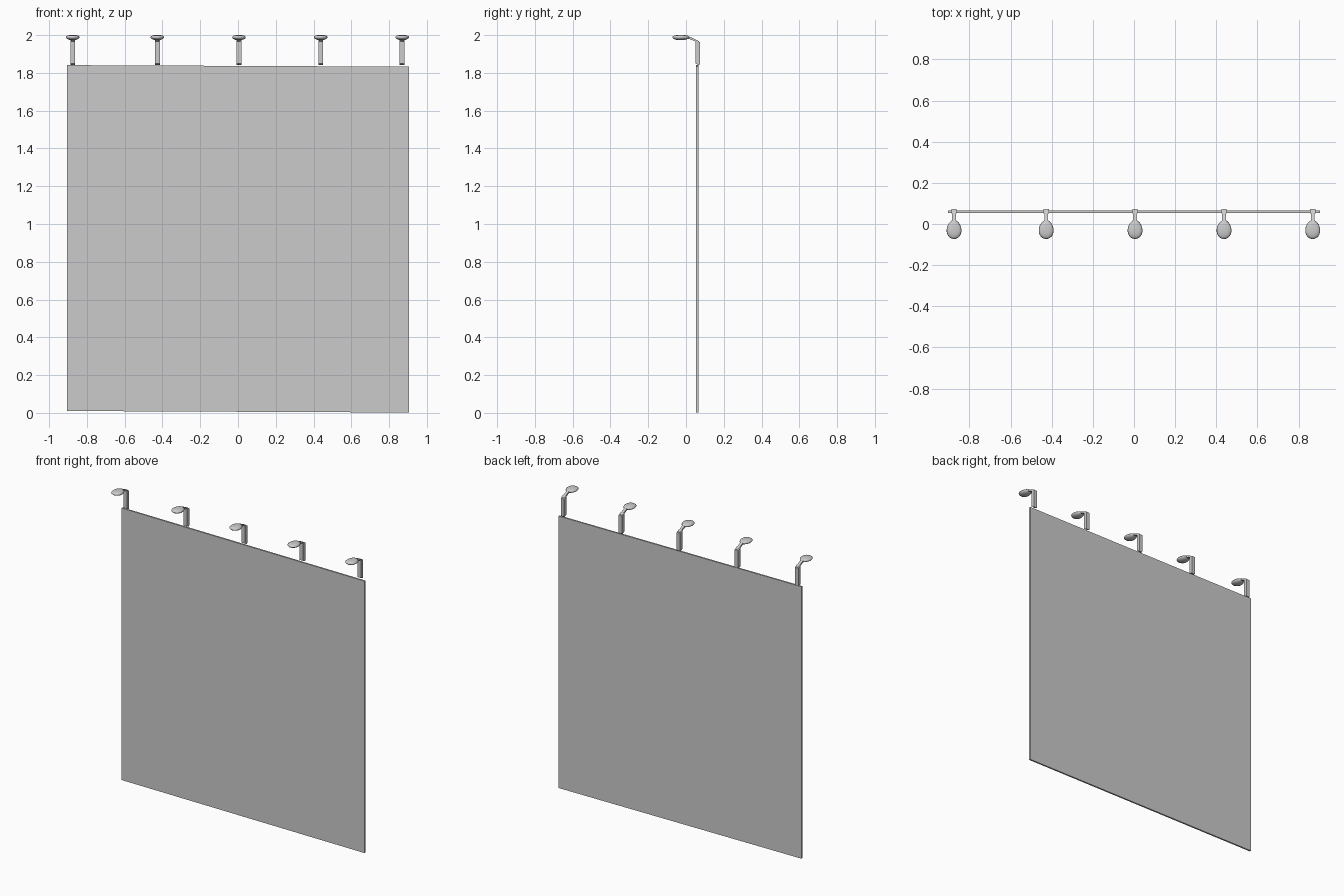
import bpy, bmesh, math

if "Cube" in bpy.data.objects:
    bpy.data.objects.remove(bpy.data.objects["Cube"])

def material(name, v):
    m = bpy.data.materials.new(name)
    m.diffuse_color = (v, v, v, 1)
    m.use_nodes = True
    m.node_tree.nodes["Principled BSDF"].inputs["Base Color"].default_value = m.diffuse_color
    return m

GREY = material("light grey", 0.6)

def add_object(name, bm):
    bmesh.ops.recalc_face_normals(bm, faces=bm.faces)
    me = bpy.data.meshes.new(name)
    bm.to_mesh(me)
    bm.free()
    me.materials.append(GREY)
    ob = bpy.data.objects.new(name, me)
    bpy.context.collection.objects.link(ob)
    return ob

def extrude_yz(bm, profile, x0, x1):
    """Solid prism along x from a (y, z) outline."""
    a = [bm.verts.new((x0, y, z)) for y, z in profile]
    b = [bm.verts.new((x1, y, z)) for y, z in profile]
    n = len(profile)
    bm.faces.new(a)
    bm.faces.new(b[::-1])
    for i in range(n):
        j = (i + 1) % n
        bm.faces.new((a[i], a[j], b[j], b[i]))

# Display panel, hanging very slightly lower on the right
bm = bmesh.new()
extrude_yz(bm, [(0.054, 0.006), (0.065, 0.006), (0.065, 1.837), (0.054, 1.837)], -0.905, 0.905)
for v in bm.verts:
    v.co.z -= 0.004 * v.co.x / 0.905
    v.co.z = max(v.co.z, 0)
add_object("display_panel", bm)

def lamp(i, x):
    # Upright bracket
    bm = bmesh.new()
    extrude_yz(bm, [(0.053, 1.848), (0.069, 1.841), (0.073, 1.847), (0.073, 1.963),
                    (0.05, 1.975), (0.05, 1.85)], x - 0.013, x + 0.013)
    add_object(f"lamp_bracket_{i}", bm)

    # Sloping neck
    bm = bmesh.new()
    extrude_yz(bm, [(0.068, 1.960), (0.068, 1.968), (0.01, 1.996), (0.0, 1.986)],
               x - 0.009, x + 0.009)
    add_object(f"lamp_neck_{i}", bm)

    # Egg-shaped head: shallow cap above a wide rim, tapered bowl below
    rings = [(0.45, 2.0), (0.8, 1.997), (0.97, 1.992), (1.0, 1.987),
             (0.88, 1.981), (0.6, 1.976), (0.35, 1.973)]
    bm = bmesh.new()
    n = 24
    loops = []
    for s, z in rings:
        loop = []
        for k in range(n):
            t = 2 * math.pi * k / n
            w = 0.036 * (1 - 0.1 * math.sin(t))
            loop.append(bm.verts.new((x + s * w * math.cos(t),
                                      -0.027 + s * 0.046 * math.sin(t), z)))
        loops.append(loop)
    for a, b in zip(loops, loops[1:]):
        for k in range(n):
            j = (k + 1) % n
            bm.faces.new((a[k], a[j], b[j], b[k]))
    bm.faces.new(loops[0])
    bm.faces.new(loops[-1])
    for f in bm.faces:
        f.smooth = True
    add_object(f"lamp_head_{i}", bm)

for i, x in enumerate((-0.875, -0.427, 0.005, 0.438, 0.869)):
    lamp(i + 1, x)
